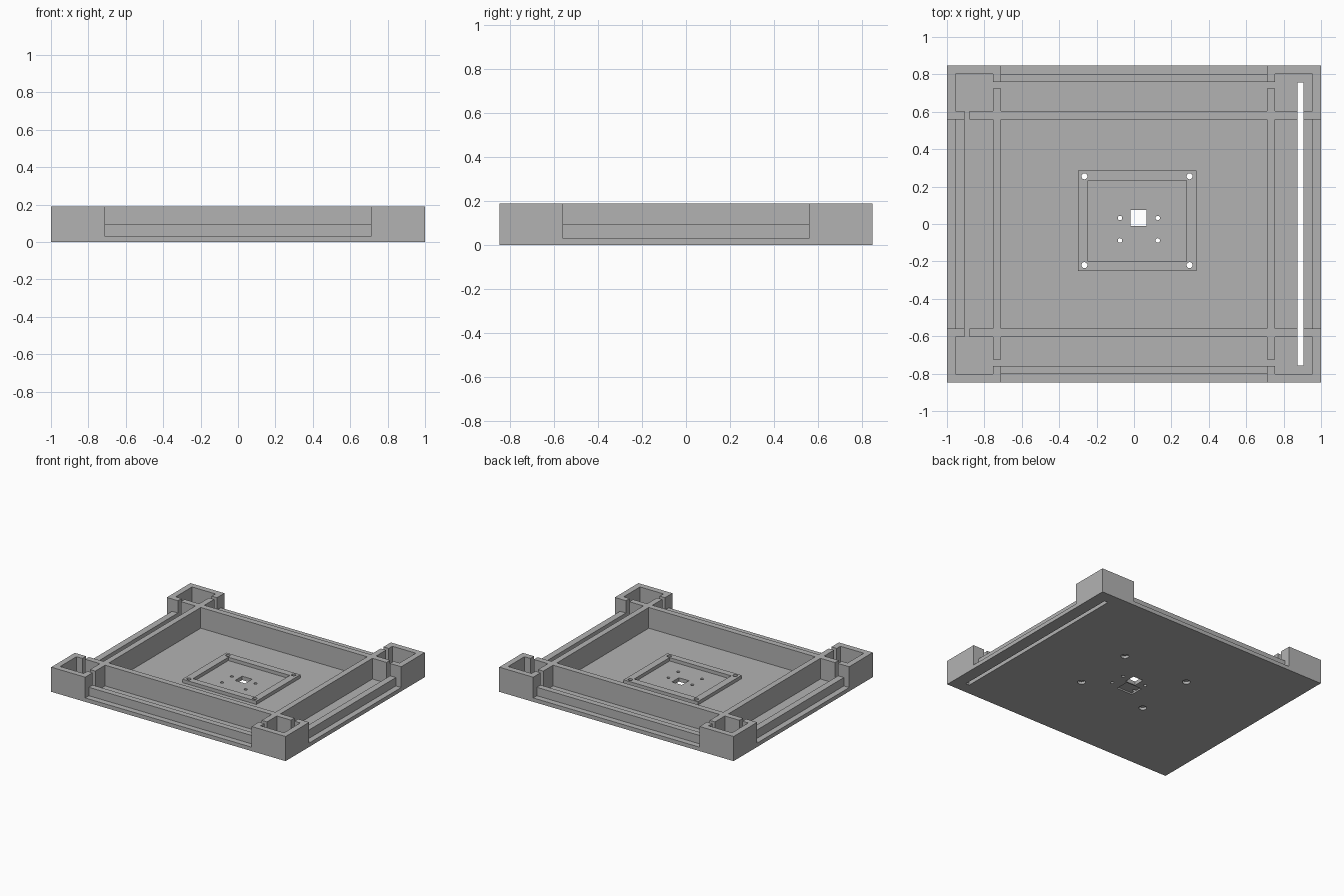
import bpy, bmesh, math
from mathutils import Matrix

cube = bpy.data.objects.get("Cube")
if cube:
    bpy.data.objects.remove(cube, do_unlink=True)

grey = bpy.data.materials.new("matte_grey")
grey.use_nodes = True
colour = (0.45, 0.45, 0.45, 1)
grey.diffuse_color = colour
grey.node_tree.nodes["Principled BSDF"].inputs["Base Color"].default_value = colour

# Main dimensions
HX, HY = 1.0, 0.848
FLOOR, RAIL, TOP = 0.03, 0.095, 0.19
FRAME = 0.056


def finish(name, bm):
    bmesh.ops.recalc_face_normals(bm, faces=bm.faces)
    mesh = bpy.data.meshes.new(name)
    bm.to_mesh(mesh)
    bm.free()
    mesh.materials.append(grey)
    obj = bpy.data.objects.new(name, mesh)
    bpy.context.collection.objects.link(obj)
    return obj


def prism(name, points, z0, z1):
    """Extrude a flat outline from z0 up to z1."""
    bm = bmesh.new()
    face = bm.faces.new([bm.verts.new((x, y, z0)) for x, y in points])
    out = bmesh.ops.extrude_face_region(bm, geom=[face])
    verts = [v for v in out["geom"] if isinstance(v, bmesh.types.BMVert)]
    bmesh.ops.translate(bm, verts=verts, vec=(0, 0, z1 - z0))
    return finish(name, bm)


def box(name, x0, x1, y0, y1, z0, z1):
    return prism(name, [(x0, y0), (x1, y0), (x1, y1), (x0, y1)], z0, z1)


def drill(x, y, r, z0, z1, sides=24):
    bm = bmesh.new()
    bmesh.ops.create_cone(bm, cap_ends=True, segments=sides, radius1=r, radius2=r,
                          depth=z1 - z0,
                          matrix=Matrix.Translation((x, y, (z0 + z1) / 2)))
    return finish("hole_cutter", bm)


def combine(obj, others, operation):
    """Apply booleans, remove the helpers and merge coplanar faces."""
    for other in others:
        mod = obj.modifiers.new("combine", 'BOOLEAN')
        mod.operation, mod.solver, mod.object = operation, 'EXACT', other
    bpy.context.view_layer.update()
    graph = bpy.context.evaluated_depsgraph_get()
    mesh = bpy.data.meshes.new_from_object(obj.evaluated_get(graph))
    obj.modifiers.clear()
    obj.data = mesh
    for other in others:
        bpy.data.objects.remove(other, do_unlink=True)
    bm = bmesh.new()
    bm.from_mesh(mesh)
    bmesh.ops.remove_doubles(bm, verts=bm.verts, dist=1e-5)
    bmesh.ops.dissolve_limit(bm, angle_limit=math.radians(1),
                             verts=bm.verts, edges=bm.edges)
    bm.to_mesh(mesh)
    bm.free()
    mesh.materials.clear()
    mesh.materials.append(grey)


# Base plate with four hooked corner posts
corner = [(HX, HY), (0.71, HY), (0.71, 0.758), (0.755, 0.758), (0.755, 0.803),
          (0.955, 0.803), (0.955, 0.605), (0.905, 0.605), (0.905, 0.56), (HX, 0.56)]
tray = box("tray", -HX, HX, -HY, HY, 0, FLOOR)
posts = [prism("corner_post", [(x * sx, y * sy) for x, y in corner], 0, TOP)
         for sx in (-1, 1) for sy in (-1, 1)]

# Low rails between the posts
rails = []
for s in (-1, 1):
    y0, y1 = sorted((s * 0.758, s * 0.803))
    rails.append(box("long_rail", -0.73, 0.73, y0, y1, 0.01, RAIL))
    x0, x1 = sorted((s * 0.905, s * 0.955))
    rails.append(box("side_rail", x0, x1, -0.58, 0.58, 0.01, RAIL))

# Crossing inner walls
walls = []
for s in (-1, 1):
    x0, x1 = sorted((s * 0.71, s * 0.755))
    walls.append(box("side_wall", x0, x1, -0.725, 0.725, 0.01, TOP))
    y0, y1 = sorted((s * 0.56, s * 0.605))
    walls.append(box("long_wall", -0.88, 0.875, y0, y1, 0.01, TOP))

# Raised mounting frame
mount = box("mounting_frame", -0.30, 0.333, -0.25, 0.285, 0.01, FRAME)
combine(mount, [box("frame_opening", -0.245, 0.28, -0.2, 0.232, 0, 0.1)], 'DIFFERENCE')
combine(tray, posts + rails + walls + [mount], 'UNION')

# Cable slot, centre window and underside recess
cutters = [box("slot_cutter", 0.875, 0.905, -0.757, 0.757, -0.1, 0.1),
           box("window_cutter", -0.018, 0.068, -0.01, 0.076, -0.1, 0.1),
           box("recess_cutter", -0.085, 0.05, -0.125, -0.02, -0.1, 0.012)]

# Screw holes with nut pockets below, and small centre holes
for x in (-0.265, 0.297):
    for y in (-0.22, 0.255):
        cutters.append(drill(x, y, 0.016, -0.1, 0.1))
        cutters.append(drill(x, y, 0.028, -0.1, 0.02))
for x in (-0.075, 0.127):
    for y in (-0.088, 0.032):
        cutters.append(drill(x, y, 0.012, -0.1, 0.1))
combine(tray, cutters, 'DIFFERENCE')
